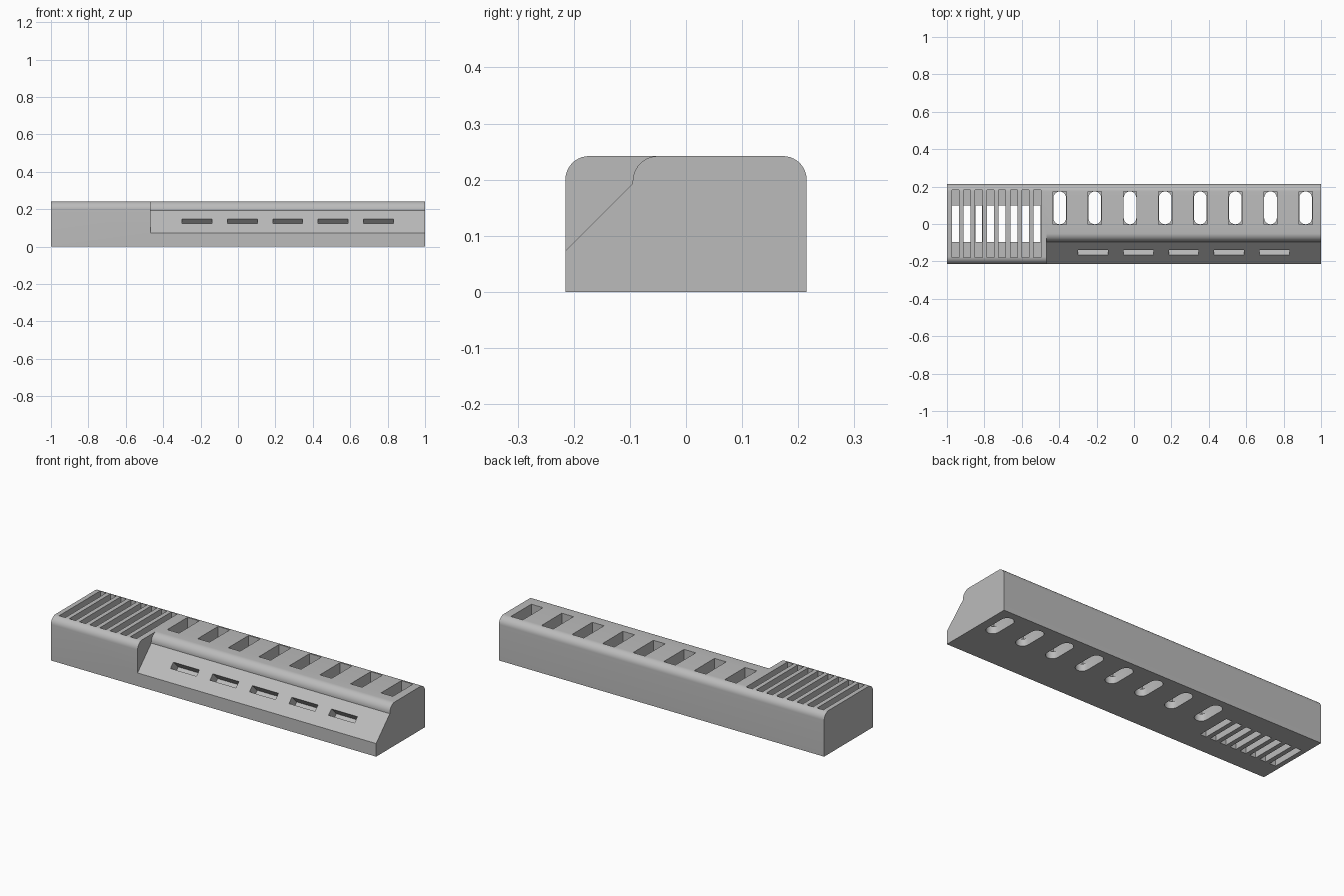
import bpy, bmesh, math
from mathutils import Matrix, Vector

cube = bpy.data.objects.get("Cube")
if cube:
    bpy.data.objects.remove(cube)

LENGTH, HALF_Y, HEIGHT = 2.0, 0.215, 0.242
STEP_X = -0.467      # where the sloped front begins
FLOOR = 0.04         # base thickness under the pockets

grey = bpy.data.materials.new("light grey")
grey.use_nodes = True
colour = (0.5, 0.5, 0.5, 1)
grey.diffuse_color = colour
grey.node_tree.nodes["Principled BSDF"].inputs["Base Color"].default_value = colour


def arc(cx, cy, r, a0, a1, n=10):
    angles = [math.radians(a0 + (a1 - a0) * i / n) for i in range(n + 1)]
    return [(cx + r * math.cos(a), cy + r * math.sin(a)) for a in angles]


def prism(bm, points, direction):
    """Extrude a closed loop of 3D points along a direction."""
    base = [bm.verts.new(p) for p in points]
    top = [bm.verts.new(Vector(p) + Vector(direction)) for p in points]
    bm.faces.new(base)
    bm.faces.new(top)
    for i in range(len(base)):
        j = (i + 1) % len(base)
        bm.faces.new((base[i], base[j], top[j], top[i]))


def box(bm, centre, size, tilt=0.0):
    m = (Matrix.Translation(centre) @ Matrix.Rotation(tilt, 4, 'X')
         @ Matrix.Diagonal((*size, 1)))
    bmesh.ops.create_cube(bm, size=1, matrix=m)


def finish(name, bm):
    bmesh.ops.recalc_face_normals(bm, faces=bm.faces)
    mesh = bpy.data.meshes.new(name)
    bm.to_mesh(mesh)
    bm.free()
    mesh.materials.append(grey)
    ob = bpy.data.objects.new(name, mesh)
    bpy.context.collection.objects.link(ob)
    return ob


# Body: long block with rounded top edges
r = 0.042
profile = ([(-HALF_Y, 0), (HALF_Y, 0)]
           + arc(HALF_Y - r, HEIGHT - r, r, 0, 90)
           + arc(r - HALF_Y, HEIGHT - r, r, 90, 180))
bm = bmesh.new()
prism(bm, [(-1, y, z) for y, z in profile], (LENGTH, 0, 0))
body = finish("holder_body", bm)

# Sloped front with a rounded lip
bm = bmesh.new()
lip = arc(-0.05, HEIGHT - 0.045, 0.045, 180, 90)
wedge = [(-0.3, -0.012), (-0.095, 0.193)] + lip + [(-0.05, 0.3), (-0.3, 0.3)]
prism(bm, [(STEP_X, y, z) for y, z in wedge], (LENGTH, 0, 0))
slope_cutter = finish("slope_cutter", bm)

grate_x = [-0.955 + 0.0625 * i for i in range(8)]
pocket_x = [-0.397 + 0.1878 * i for i in range(8)]
front_x = [-0.22 + 0.243 * i for i in range(5)]

# Blind pockets: grate slots, square pockets, tilted front slots
bm = bmesh.new()
top = 0.3
mid_z, deep = (top + FLOOR) / 2, top - FLOOR
for x in grate_x:
    box(bm, (x, 0.002, mid_z), (0.038, 0.362, deep))
for x in pocket_x:
    box(bm, (x, 0.086, mid_z), (0.072, 0.178, deep))
for x in front_x:
    box(bm, (x, -0.152, 0.136), (0.16, 0.036, 0.12), math.radians(45))
pocket_cutter = finish("pocket_cutter", bm)

# Drain openings through the base
bm = bmesh.new()
for x in grate_x:
    box(bm, (x, 0.002, 0), (0.037, 0.196, 0.12))
for x in pocket_x:
    w, h = 0.034, 0.054
    loop = arc(x, 0.086 + h, w, 0, 180) + arc(x, 0.086 - h, w, 180, 360)
    prism(bm, [(px, py, -0.06) for px, py in loop], (0, 0, 0.12))
drain_cutter = finish("drain_cutter", bm)

# Cut everything out of the body
bpy.context.view_layer.objects.active = body
body.select_set(True)
for cutter in (slope_cutter, pocket_cutter, drain_cutter):
    mod = body.modifiers.new(cutter.name, 'BOOLEAN')
    mod.operation, mod.solver, mod.object = 'DIFFERENCE', 'EXACT', cutter
    bpy.ops.object.modifier_apply(modifier=mod.name)
    bpy.data.objects.remove(cutter)
bpy.ops.object.shade_smooth_by_angle(angle=math.radians(30))
